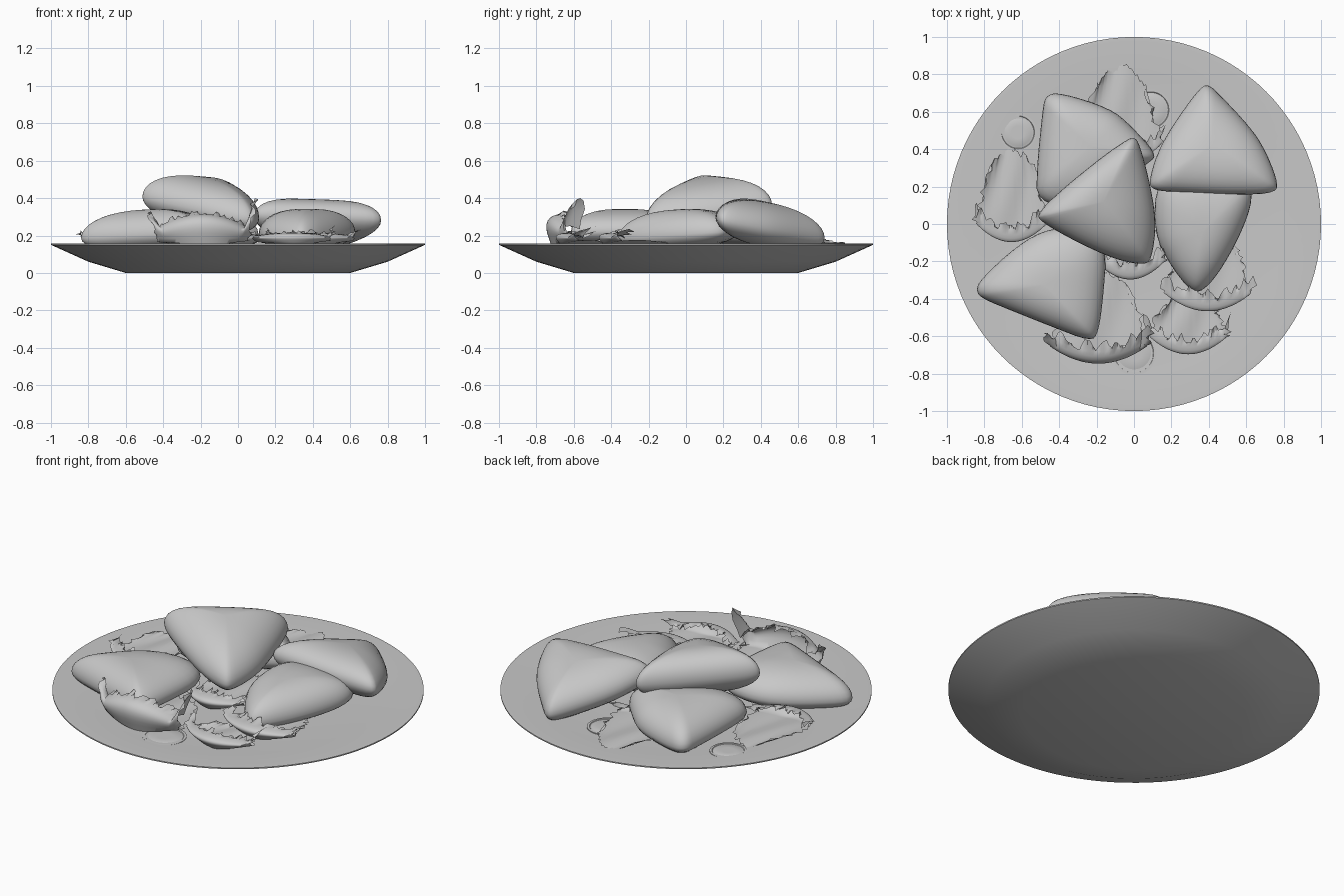
import bpy, bmesh, math, random
from mathutils import Vector

if "Cube" in bpy.data.objects:
    bpy.data.objects.remove(bpy.data.objects["Cube"])

random.seed(4)


def material(name, rgb):
    m = bpy.data.materials.new(name)
    m.diffuse_color = (*rgb, 1)
    m.use_nodes = True
    m.node_tree.nodes["Principled BSDF"].inputs["Base Color"].default_value = m.diffuse_color
    return m


GREY = material("plain_grey", (0.58, 0.58, 0.58))


def make(name, verts, faces, angle=50):
    me = bpy.data.meshes.new(name)
    me.from_pydata(verts, [], faces)
    ob = bpy.data.objects.new(name, me)
    bpy.context.collection.objects.link(ob)
    me.materials.append(GREY)
    bm = bmesh.new()
    bm.from_mesh(me)
    bmesh.ops.recalc_face_normals(bm, faces=bm.faces)
    bm.to_mesh(me)
    bm.free()
    bpy.ops.object.select_all(action='DESELECT')
    ob.select_set(True)
    bpy.context.view_layer.objects.active = ob
    bpy.ops.object.shade_smooth_by_angle(angle=math.radians(angle))
    return ob


def skin_rings(rings, bottom, top):
    """Join closed rings of equal length and cap both ends with a fan."""
    n = len(rings[0])
    verts = [v for r in rings for v in r] + [bottom, top]
    b, t = len(verts) - 2, len(verts) - 1
    faces = []
    for k in range(len(rings) - 1):
        for i in range(n):
            j = (i + 1) % n
            faces.append((k * n + i, k * n + j, k * n + n + j, k * n + n + i))
    last = (len(rings) - 1) * n
    for i in range(n):
        j = (i + 1) % n
        faces += [(b, j, i), (t, last + i, last + j)]
    return verts, faces


def circle(r, z, n, cx=0, cy=0):
    return [(cx + r * math.cos(2 * math.pi * i / n),
             cy + r * math.sin(2 * math.pi * i / n), z) for i in range(n)]


# Plate: lathed shallow dish
profile = [(0.6, 0), (0.8, 0.06), (1.0, 0.15), (1.0, 0.157), (0.98, 0.158), (0.8, 0.146), (0.5, 0.14)]
make("plate", *skin_rings([circle(r, z, 96) for r, z in profile], (0, 0, 0), (0, 0, 0.138)), 25)


# Pastries: puffed three-cornered pillows built from their plan outline
def pastry(name, outline, zmid, up, down, sx, sy):
    pts = [Vector(p) for p in outline]
    for _ in range(2):
        pts = [q for i, p in enumerate(pts) for q in
               (p.lerp(pts[(i + 1) % len(pts)], 0.25), p.lerp(pts[(i + 1) % len(pts)], 0.75))]
    c = Vector(((min(p.x for p in pts) + max(p.x for p in pts)) / 2,
                (min(p.y for p in pts) + max(p.y for p in pts)) / 2))
    c = c.lerp(sum(pts, Vector((0, 0))) / len(pts), 0.5)

    def place(p, z):
        return (p.x, p.y, zmid + z + sx * (p.x - c.x) + sy * (p.y - c.y))
    rings, steps = [], 18
    for k in range(1, steps):
        t = -math.pi / 2 + math.pi * k / steps
        s = math.cos(t) ** 0.85
        h = math.sin(t) * (up if t > 0 else down)
        rings.append([place(c.lerp(p, s), h) for p in pts])
    make(name, *skin_rings(rings, place(c, -down), place(c, up)), 80)


pastry("pastry_back_right",
       [(.40, .745), (.46, .69), (.62, .52), (.70, .40), (.765, .24), (.765, .165), (.55, .155),
        (.25, .17), (.095, .18), (.08, .24), (.14, .42), (.27, .62), (.36, .735)],
       .25, .13, .11, -.04, -.2)
pastry("pastry_front_right",
       [(.30, -.355), (.36, -.365), (.45, -.27), (.57, -.06), (.64, .14), (.60, .24),
        (.3, .3), (.12, .24), (.105, -.05), (.2, -.23)],
       .205, .135, .08, 0, .06)
pastry("pastry_front_left",
       [(-.845, -.36), (-.825, -.30), (-.62, -.11), (-.45, -.02), (-.25, -.02), (-.145, -.13),
        (-.165, -.4), (-.19, -.58), (-.23, -.63), (-.45, -.545), (-.65, -.465), (-.81, -.40)],
       .205, .135, .09, .05, 0)
pastry("pastry_back_left",
       [(-.40, .705), (-.475, .685), (-.49, .6), (-.52, .3), (-.52, .12), (-.3, .08),
        (.09, .33), (.12, .375), (-.02, .53), (-.13, .62)],
       .205, .14, .09, 0, -.05)
pastry("pastry_top",
       [(.0, .465), (-.04, .45), (-.17, .36), (-.38, .19), (-.515, .06), (-.505, .015), (-.3, -.10),
        (-.1, -.19), (.05, -.22), (.095, -.19), (.12, 0), (.09, .2), (.03, .43)],
       .355, .155, .12, -.17, .1)


# Lettuce: sheet lying on the plate whose front edge curls up and back, with torn edges
def leaf(name, x0, x1, front, back, height, horn_l=0.0, horn_r=0.0, z0=.146):
    nu, flat, curl = 40, 12, 9
    verts, faces = [], []
    cx, hw, curl_d = (x0 + x1) / 2, (x1 - x0) / 2, .12
    tear = [random.uniform(-1, 1) for _ in range(nu + 1)]
    tear = [(a + b) / 1.6 for a, b in zip(tear, tear[1:] + tear[:1])]
    for k in range(flat + curl + 1):
        edge = [random.uniform(-.03, .015) for _ in range(2)]
        for i in range(nu + 1):
            u = 2 * i / nu - 1
            bow = .10 * u * u                      # front line bends back at the sides
            horn = (horn_l if u < 0 else horn_r) * max(0, abs(u) - .8) / .2
            if k <= flat:                          # flat part, narrowing to the rear
                v = k / flat
                w = hw * (.55 + .33 * v ** .6)
                y = back + (front + .02 + bow - back) * v
                y += (1 - v) * (.10 * u * u * -1 + .02 * tear[i])
                z = z0 + .008 * (1 + math.sin(5 * u + 4 * v)) * (1 - .5 * v) + .02 * u * u
            else:                                  # rolled front wall
                v = (k - flat) / curl
                a = math.pi * .8 * v
                lens = .25 + .75 * (1 - u * u)
                w = hw * (.88 + .12 * v)
                y = front + .02 + bow - .05 * math.sin(a) + curl_d * v * v * .8
                z = z0 + .01 + height * lens * math.sin(v * math.pi / 2) + horn * v
                z += .02 * u * u
                if k == flat + curl:
                    y += .035 * tear[i]
                    z += .02 * tear[(i * 7) % nu]
            x = cx + w * u
            if i in (0, nu):
                x += edge[i > 0] * (1 if i else -1)
            verts.append((x, y, z))
    m = nu + 1
    for k in range(flat + curl):
        for i in range(nu):
            faces.append((k * m + i, k * m + i + 1, k * m + m + i + 1, k * m + m + i))
    make(name, verts, faces, 60)


leaf("lettuce_front", -.48, .10, -.74, -.25, .16, .12, .20)
leaf("lettuce_front_right", .06, .52, -.69, -.35, .06, .02, .05)
leaf("lettuce_right", .14, .65, -.46, -.02, .06, .02, .05)
leaf("lettuce_left", -.86, -.45, -.09, .40, .05, .03, .02)
leaf("lettuce_back", -.30, .16, .33, .84, .05, .02, .04)
leaf("lettuce_middle", -.22, .18, -.29, .2, .06, .02, .05)


# Tomato slices: thin discs with a raised skin ring, sunk almost flush with the plate
def tomato(name, x, y, r, z):
    rings = [circle(r * f, z + d, 36, x, y) for f, d in
             ((1, -.012), (1, 0), (.88, 0), (.85, -.003), (.78, -.003), (.72, 0), (.35, 0))]
    make(name, *skin_rings(rings, (x, y, z - .012), (x, y, z)), 30)


tomato("tomato_left", -.62, .49, .10, .150)
tomato("tomato_back", .09, .61, .11, .149)
tomato("tomato_front", 0, -.69, .12, .146)
